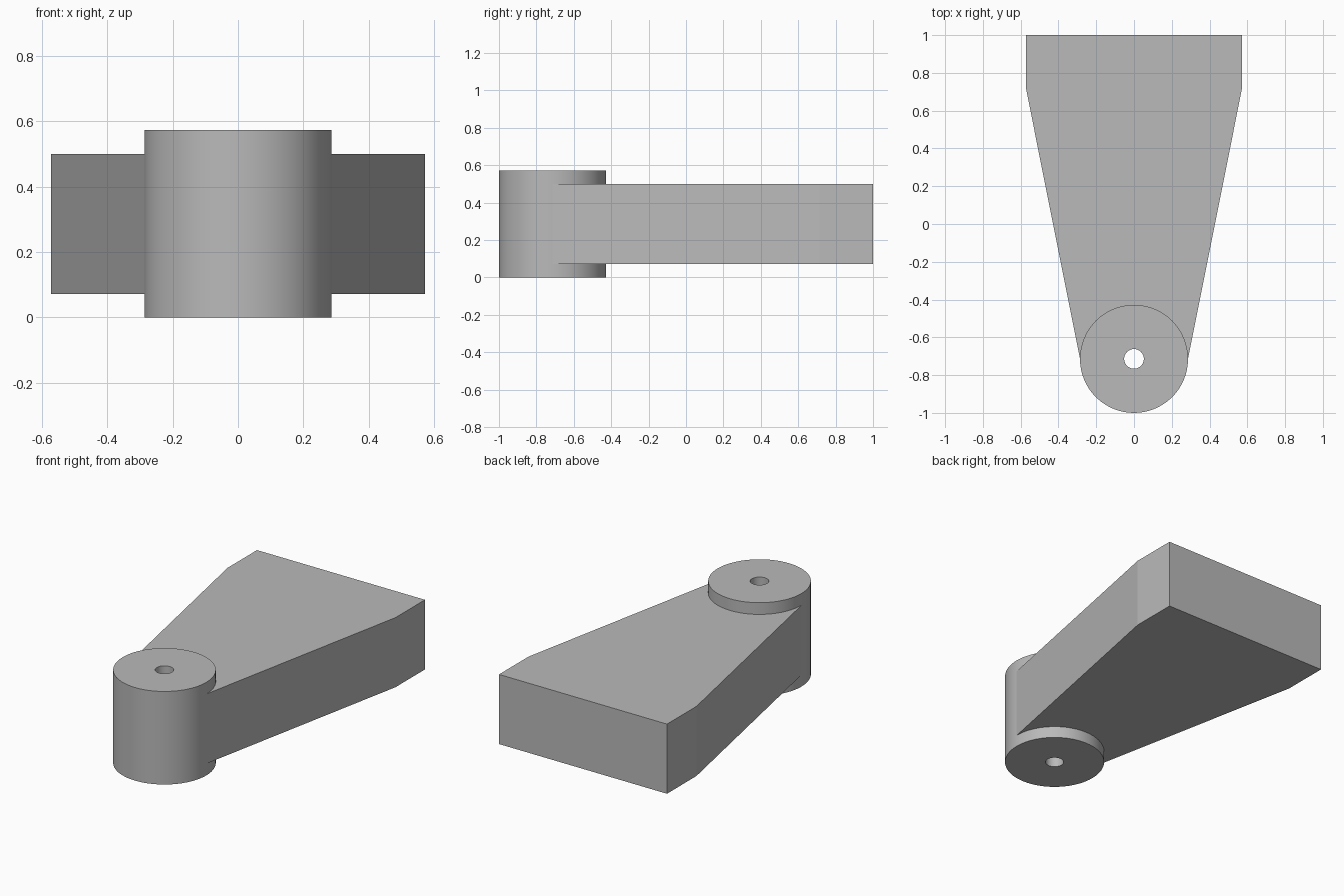
import bpy, bmesh, math

cube = bpy.data.objects.get("Cube")
if cube:
    bpy.data.objects.remove(cube, do_unlink=True)

SEGMENTS = 64
RADIUS, HOLE, HEIGHT = 0.286, 0.052, 0.572
PIVOT_Y = -0.714

grey = bpy.data.materials.new("plain grey")
grey.use_nodes = True
colour = (0.49, 0.49, 0.49, 1)
grey.diffuse_color = colour
grey.node_tree.nodes["Principled BSDF"].inputs["Base Color"].default_value = colour


def finish(name, bm):
    bmesh.ops.recalc_face_normals(bm, faces=bm.faces)
    mesh = bpy.data.meshes.new(name)
    bm.to_mesh(mesh)
    bm.free()
    mesh.materials.append(grey)
    obj = bpy.data.objects.new(name, mesh)
    bpy.context.collection.objects.link(obj)
    return obj


def arc(radius, turn, count):
    return [(radius * math.cos(turn * i / count), PIVOT_Y + radius * math.sin(turn * i / count))
            for i in range(count)]


# Pivot boss: a square-edged ring swept around its bore
bm = bmesh.new()
rings = [[bm.verts.new((x, y, z)) for x, y in arc(r, math.tau, SEGMENTS)]
         for r, z in ((RADIUS, 0), (RADIUS, HEIGHT), (HOLE, HEIGHT), (HOLE, 0))]
for k, ring in enumerate(rings):
    following = rings[(k + 1) % len(rings)]
    for i in range(SEGMENTS):
        j = (i + 1) % SEGMENTS
        bm.faces.new((ring[i], ring[j], following[j], following[i]))
boss = finish("pivot_boss", bm)
bpy.ops.object.select_all(action="DESELECT")
boss.select_set(True)
bpy.context.view_layer.objects.active = boss
bpy.ops.object.shade_smooth_by_angle(angle=math.radians(30))

# Tapered arm: an extruded outline whose narrow end wraps around inside the boss
side = [(RADIUS, PIVOT_Y), (0.571, 0.714), (0.571, 1)]
outline = side + [(-x, y) for x, y in reversed(side)]
inner = arc(0.2, math.pi, 16) + [(-0.2, PIVOT_Y)]
outline += reversed(inner)
bm = bmesh.new()
base = bm.faces.new([bm.verts.new((x, y, 0.072)) for x, y in outline])
top = bmesh.ops.extrude_face_region(bm, geom=[base])["geom"]
bmesh.ops.translate(bm, vec=(0, 0, 0.428),
                    verts=[v for v in top if isinstance(v, bmesh.types.BMVert)])
finish("tapered_arm", bm)
